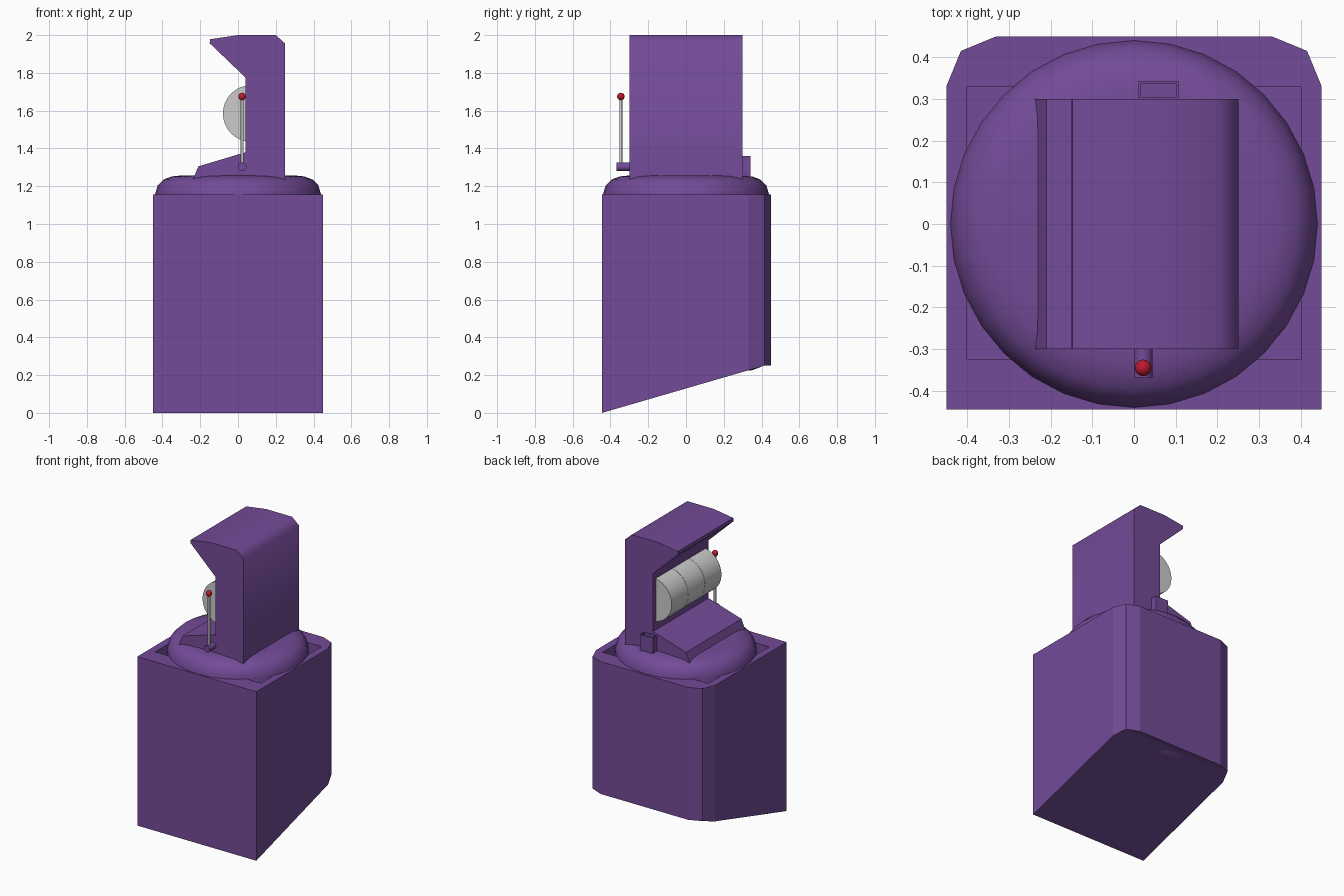
import bpy, bmesh, math
from mathutils import Matrix, Vector

if "Cube" in bpy.data.objects:
    bpy.data.objects.remove(bpy.data.objects["Cube"])


def material(name, rgb):
    m = bpy.data.materials.new(name)
    m.diffuse_color = (*rgb, 1)
    m.use_nodes = True
    m.node_tree.nodes["Principled BSDF"].inputs["Base Color"].default_value = m.diffuse_color
    return m


PURPLE = material("purple", (0.17, 0.07, 0.31))
RED = material("red", (0.5, 0.01, 0.03))


def finish(bm, name, mat=None, smooth=None):
    bmesh.ops.recalc_face_normals(bm, faces=bm.faces)
    me = bpy.data.meshes.new(name)
    bm.to_mesh(me)
    bm.free()
    ob = bpy.data.objects.new(name, me)
    bpy.context.collection.objects.link(ob)
    if mat:
        me.materials.append(mat)
    bpy.ops.object.select_all(action='DESELECT')
    ob.select_set(True)
    bpy.context.view_layer.objects.active = ob
    if smooth:
        bpy.ops.object.shade_smooth_by_angle(angle=math.radians(smooth))
    return ob


def box(name, lo, hi, mat=None):
    bm = bmesh.new()
    lo, hi = Vector(lo), Vector(hi)
    bmesh.ops.create_cube(bm, size=1, matrix=Matrix.Translation((lo + hi) / 2)
                          @ Matrix.Diagonal((*(hi - lo), 1)))
    return finish(bm, name, mat)


def rod(name, a, b, radius, sides, mat=None):
    a, b = Vector(a), Vector(b)
    bm = bmesh.new()
    turn = (b - a).to_track_quat('Z', 'Y').to_matrix().to_4x4()
    bmesh.ops.create_cone(bm, cap_ends=True, segments=sides, radius1=radius,
                          radius2=radius, depth=(b - a).length,
                          matrix=Matrix.Translation((a + b) / 2) @ turn)
    return finish(bm, name, mat, 40)


def cut(ob, lo, hi):
    cutter = box("cutter", lo, hi)
    cutter.hide_render = True
    mod = ob.modifiers.new("recess", 'BOOLEAN')
    mod.operation, mod.object, mod.solver = 'DIFFERENCE', cutter, 'EXACT'
    bpy.context.view_layer.objects.active = ob
    bpy.ops.object.modifier_apply(modifier=mod.name)
    bpy.data.objects.remove(cutter)


# Pedestal: chamfered back corners, sloping underside, square recess on top
half = [(0.45, -0.445), (0.45, 0.33), (0.415, 0.415), (0.33, 0.45)]
outline = half + [(-x, y) for x, y in reversed(half)]
bm = bmesh.new()
top = [bm.verts.new((x, y, 1.155)) for x, y in outline]
low = [bm.verts.new((x, y, min(0.25, 0.25 * (y + 0.445) / 0.86)))
       for x, y in outline]
bm.faces.new(top)
for i in range(8):
    j = (i + 1) % 8
    bm.faces.new((low[i], low[j], top[j], top[i]))
bm.faces.new(low[:3] + low[5:])
bm.faces.new(low[2:6])
pedestal = finish(bm, "pedestal", PURPLE)
cut(pedestal, (-0.4, -0.325, 1.0), (0.4, 0.33, 1.3))

# Rounded drum sitting inside the pedestal
cap = [(0.0, 1.258), (0.3, 1.257), (0.35, 1.252), (0.395, 1.235),
       (0.425, 1.205), (0.44, 1.155)]
profile = cap + [(r, 1.478 - z) for r, z in reversed(cap)]
bm = bmesh.new()
pts = [bm.verts.new((r, 0, z)) for r, z in profile]
edges = [bm.edges.new(p) for p in zip(pts, pts[1:])]
bmesh.ops.spin(bm, geom=pts + edges, cent=(0, 0, 0), axis=(0, 0, 1),
               angle=2 * math.pi, steps=32)
bmesh.ops.remove_doubles(bm, verts=bm.verts, dist=0.0005)
finish(bm, "rounded_base", PURPLE, 50)

# Cabinet: side profile with tray and overhanging hood, extruded across y
side = [(-0.245, 1.22), (-0.21, 1.305), (0.04, 1.38), (0.04, 1.775),
        (-0.15, 1.957), (-0.148, 1.978), (0.0, 2.0), (0.2, 2.0),
        (0.25, 1.955), (0.25, 1.22)]
bm = bmesh.new()
face = bm.faces.new([bm.verts.new((x, -0.3, z)) for x, z in side])
ext = bmesh.ops.extrude_face_region(bm, geom=[face])["geom"]
bmesh.ops.translate(bm, vec=(0, 0.6, 0),
                    verts=[v for v in ext if isinstance(v, bmesh.types.BMVert)])
finish(bm, "cabinet", PURPLE, 50)

# Three reels side by side
for i in range(3):
    y = -0.27 + 0.18 * i
    rod(f"reel_{i + 1}", (0.07, y + 0.001, 1.585), (0.07, y + 0.179, 1.585),
        0.15, 32)

# Lever: pivot, rod and ball
rod("lever_pivot", (0.022, -0.368, 1.303), (0.022, -0.29, 1.303), 0.023, 10, PURPLE)
rod("lever_rod", (0.022, -0.345, 1.3), (0.022, -0.345, 1.67), 0.008, 12)
bm = bmesh.new()
bmesh.ops.create_uvsphere(bm, u_segments=16, v_segments=10, radius=0.02,
                          matrix=Matrix.Translation((0.022, -0.345, 1.675)))
finish(bm, "lever_ball", RED, 60)

# Coin cup on the far side, open at the top
cup = box("coin_cup", (0.01, 0.295, 1.25), (0.108, 0.342, 1.36), PURPLE)
cut(cup, (0.016, 0.305, 1.3), (0.102, 0.336, 1.4))
